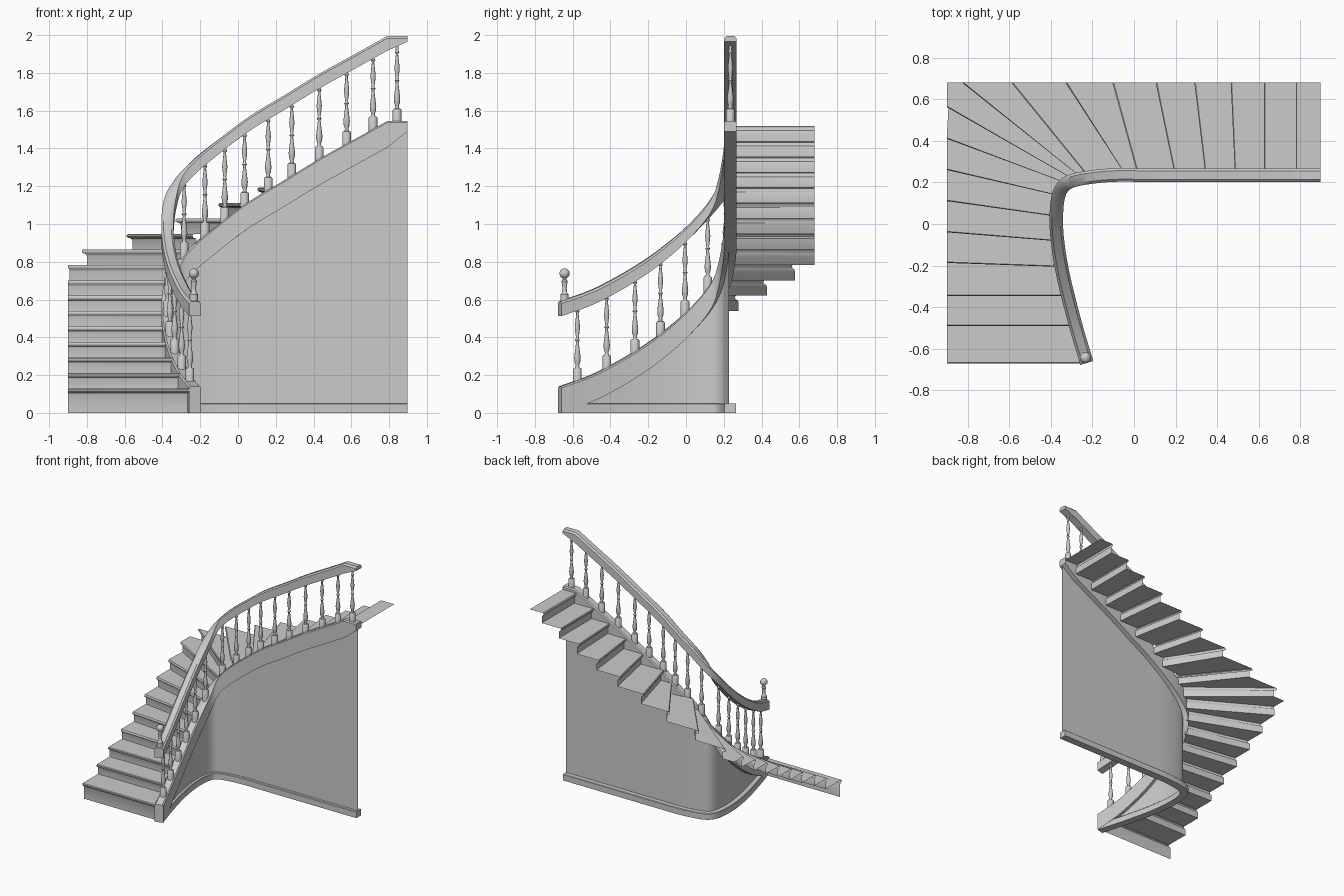
import bpy, bmesh, math
from mathutils import Vector

if "Cube" in bpy.data.objects:
    bpy.data.objects.remove(bpy.data.objects["Cube"])

# Plan path of the inner string, z = top of the string
KEYS = [(-.227, -.668, .14), (-.285, -.47, .215), (-.342, -.24, .345), (-.37, -.06, .48),
        (-.372, .07, .605), (-.356, .155, .71), (-.315, .2, .80), (-.23, .222, .895),
        (-.1, .235, 1.0), (.06, .235, 1.12), (.25, .235, 1.235), (.43, .235, 1.345),
        (.61, .235, 1.445), (.79, .235, 1.545)]
RAIL_RISE = .45


def finish(bm, name, angle=35):
    me = bpy.data.meshes.new(name)
    bmesh.ops.recalc_face_normals(bm, faces=bm.faces)
    bm.to_mesh(me)
    bm.free()
    ob = bpy.data.objects.new(name, me)
    bpy.context.collection.objects.link(ob)
    bpy.context.view_layer.objects.active = ob
    ob.select_set(True)
    bpy.ops.object.shade_smooth_by_angle(angle=math.radians(angle))
    ob.select_set(False)
    return ob


def spline(keys, n=6):
    k = [Vector(p) for p in keys]
    k = [2 * k[0] - k[1]] + k + [2 * k[-1] - k[-2]]
    out = []
    for a, b, c, d in zip(k, k[1:], k[2:], k[3:]):
        for j in range(n):
            t = j / n
            out.append(.5 * (2 * b + (c - a) * t + (2 * a - 5 * b + 4 * c - d) * t**2
                             + (3 * b - a - 3 * c + d) * t**3))
    return out + [k[-2]]


PATH = spline(KEYS) + [Vector((.897, .235, 1.545))]
LAST = len(PATH) - 1


def side(i):
    t = PATH[min(i + 1, LAST)] - PATH[max(i - 1, 0)]
    return Vector((t.y, -t.x, 0)).normalized()


def sweep(name, top, bottom, w, c):
    """Chamfered rectangular section swept along the path."""
    bm = bmesh.new()
    rings = []
    for i, p in enumerate(PATH):
        n, hi, lo, h = side(i), top(i), bottom(i), w / 2
        sec = [(-h, lo), (h, lo), (h, hi - c), (h - c, hi), (c - h, hi), (-h, hi - c)]
        rings.append([bm.verts.new((p.x + n.x * u, p.y + n.y * u, z)) for u, z in sec])
    for r, s in zip(rings, rings[1:]):
        for j in range(6):
            k = (j + 1) % 6
            bm.faces.new((r[j], r[k], s[k], s[j]))
    bm.faces.new(rings[0])
    bm.faces.new(rings[-1])
    return finish(bm, name)


def string_bottom(i):
    return PATH[i].z - (.055 if i == LAST else .14)


def rail_bottom(i):
    return PATH[i].z + RAIL_RISE - (.03 if i == LAST else .078)


# String, handrail and skirting
sweep("inner_string", lambda i: PATH[i].z, string_bottom, .065, .008)
sweep("handrail", lambda i: PATH[i].z + RAIL_RISE, rail_bottom, .065, .012)
sweep("skirting", lambda i: min(.05, string_bottom(i) + .03), lambda i: 0, .06, .004)

# Thin wall sheet under the string
bm = bmesh.new()
cols = []
for i, p in enumerate(PATH):
    q = p + side(i) * .008
    cols.append((bm.verts.new((q.x, q.y, 0)), bm.verts.new((q.x, q.y, string_bottom(i) + .01))))
for a, b in zip(cols, cols[1:]):
    bm.faces.new((a[0], b[0], b[1], a[1]))
finish(bm, "wall_panel")

# Nosing lines in plan: inner x, inner y, outer x, outer y
NOSE = [(-.25, -.67, -.9, -.67), (-.31, -.49, -.9, -.49), (-.345, -.345, -.9, -.345),
        (-.385, -.205, -.9, -.187), (-.4, -.08, -.9, -.04), (-.4, .04, -.9, .11),
        (-.38, .14, -.9, .26), (-.35, .205, -.9, .41), (-.31, .225, -.9, .562),
        (-.275, .24, -.827, .68), (-.24, .25, -.59, .68), (-.06, .265, -.33, .68),
        (.01, .265, -.104, .68), (.19, .265, .104, .68), (.34, .265, .29, .68),
        (.484, .265, .465, .68), (.624, .265, .624, .68), (.778, .265, .778, .68),
        (.897, .265, .897, .68)]
Z1, RISE = .13, .0817

# Folded steps: riser, rounded nosing and tread
bm = bmesh.new()


def back(i, f):
    m = [a + (b - a) * f for a, b in zip(NOSE[i], NOSE[i + 1])]
    return (m[0], m[1]), (m[2], m[3])


for i in range(18):
    z = Z1 + RISE * i
    z0 = z - RISE if i else 0
    prof = [(.12, z0), (.12, z - .035), (.09, z - .024), (.03, z - .02),
            (0, z - .014), (0, z - .005), (.03, z)]
    rows = []
    for f, h in prof:
        a, b = back(i, f)
        rows.append((bm.verts.new((*a, h)), bm.verts.new((*b, h))))
    for r, s in zip(rows, rows[1:]):
        bm.faces.new((r[0], r[1], s[1], s[0]))
    a, b = back(i + 1, .12) if i < 17 else ((NOSE[18][:2]), NOSE[18][2:])
    poly = [rows[-1][0], rows[-1][1]]
    if i == 8:
        poly.append(bm.verts.new((-.9, .68, z)))
    poly += [bm.verts.new((*b, z)), bm.verts.new((*a, z))]
    bm.faces.new(poly)
finish(bm, "steps", 40)


def lathe(name, loc, prof, seg=12):
    bm = bmesh.new()
    rings = [[bm.verts.new((loc[0] + r * math.cos(2 * math.pi * j / seg),
                            loc[1] + r * math.sin(2 * math.pi * j / seg), z))
              for j in range(seg)] for r, z in prof]
    for r, s in zip(rings, rings[1:]):
        for j in range(seg):
            k = (j + 1) % seg
            bm.faces.new((r[j], r[k], s[k], s[j]))
    bm.faces.new(rings[0])
    bm.faces.new(rings[-1])
    return finish(bm, name, 40)


def path_at(axis, v):
    for i in range(LAST):
        a, b = PATH[i], PATH[i + 1]
        if a[axis] <= v <= b[axis] and (axis == 1 or a.y > .19):
            return a.lerp(b, (v - a[axis]) / (b[axis] - a[axis]))


# Turned balusters: base block, then radius at fractions of the spindle height
SPOTS = [(1, v) for v in (-.575, -.42, -.27, -.135, -.005, .115)] + \
        [(0, v) for v in (-.285, -.175, -.07, .035, .16, .285, .43, .575, .715, .842)]
SPINDLE = [(.012, 0), (.009, .04), (.015, .09), (.017, .16), (.013, .26), (.008, .38),
           (.007, .41), (.013, .44), (.007, .47), (.012, .58), (.014, .64), (.009, .78),
           (.006, .86), (.012, .89), (.007, .92), (.009, 1)]
for n, (axis, v) in enumerate(SPOTS):
    p = path_at(axis, v)
    zb, zt = p.z + .065, p.z + RAIL_RISE - .05
    prof = [(.023, p.z - .03), (.023, zb - .006), (.018, zb)]
    prof += [(r, zb + .001 + (zt - zb) * f) for r, f in SPINDLE]
    lathe(f"baluster_{n + 1}", p, prof)

# Ball finial at the foot of the handrail
ball = [(.027 * math.sin(a), .738 - .027 * math.cos(a))
        for a in (math.radians(d) for d in range(25, 180, 22))]
lathe("finial", (-.234, -.643), [(.022, .57), (.022, .628), (.014, .636), (.011, .66),
                                 (.015, .69), (.017, .698), (.01, .706)] + ball, 16)
